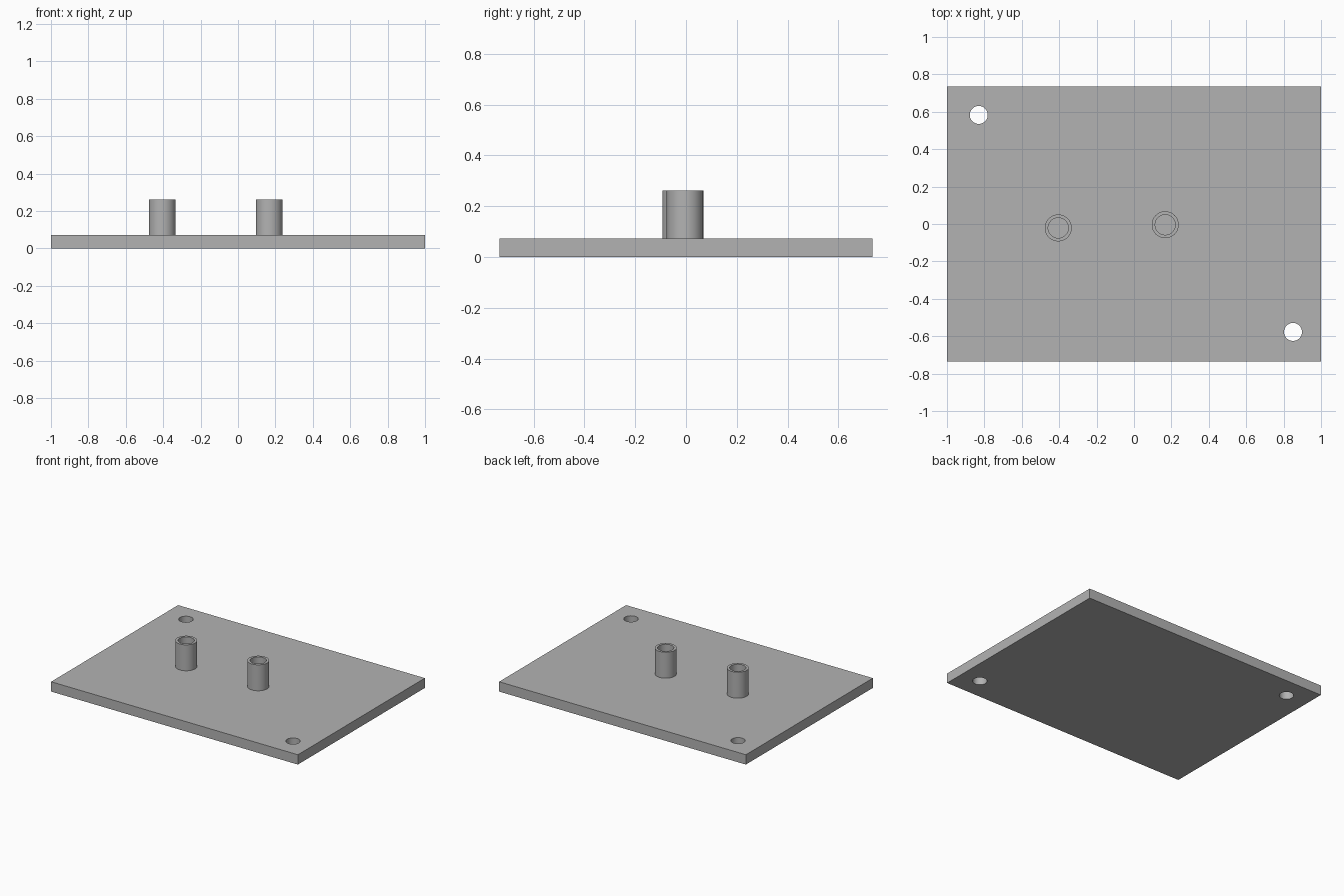
import bpy, bmesh, math

cube = bpy.data.objects.get("Cube")
if cube:
    bpy.data.objects.remove(cube, do_unlink=True)

# Material
COLOUR = (0.45, 0.45, 0.45, 1)
grey = bpy.data.materials.new("plain grey")
grey.use_nodes = True
grey.diffuse_color = COLOUR
grey.node_tree.nodes["Principled BSDF"].inputs["Base Color"].default_value = COLOUR

PLATE_X, PLATE_Y, PLATE_TOP = 1.0, 0.735, 0.072
POST_TOP, POST_RADIUS, BORE_RADIUS = 0.262, 0.072, 0.054
HOLE_RADIUS = 0.048
SIDES = 48


def finish(name, bm, location=(0, 0, 0)):
    bmesh.ops.recalc_face_normals(bm, faces=bm.faces)
    mesh = bpy.data.meshes.new(name)
    bm.to_mesh(mesh)
    bm.free()
    mesh.materials.append(grey)
    obj = bpy.data.objects.new(name, mesh)
    obj.location = location
    bpy.context.collection.objects.link(obj)
    bpy.ops.object.select_all(action='DESELECT')
    obj.select_set(True)
    bpy.context.view_layer.objects.active = obj
    bpy.ops.object.shade_smooth_by_angle(angle=math.radians(30))
    return obj


def circle(radius, cx=0, cy=0):
    angles = [2 * math.pi * i / SIDES for i in range(SIDES)]
    return [(cx + radius * math.cos(a), cy + radius * math.sin(a)) for a in angles]


def extruded(loops, height):
    """Fill an outline with its inner loops left open, then raise it."""
    bm = bmesh.new()
    for loop in loops:
        verts = [bm.verts.new((x, y, 0)) for x, y in loop]
        for a, b in zip(verts, verts[1:] + verts[:1]):
            bm.edges.new((a, b))
    bmesh.ops.triangle_fill(bm, edges=bm.edges[:], use_beauty=True, normal=(0, 0, 1))
    result = bmesh.ops.extrude_face_region(bm, geom=bm.faces[:], use_keep_orig=True)
    top = [g for g in result["geom"] if isinstance(g, bmesh.types.BMVert)]
    bmesh.ops.translate(bm, verts=top, vec=(0, 0, height))
    return bm


# Base plate with two through holes in opposite corners
outline = [(-PLATE_X, -PLATE_Y), (PLATE_X, -PLATE_Y), (PLATE_X, PLATE_Y), (-PLATE_X, PLATE_Y)]
holes = [circle(HOLE_RADIUS, -0.83, 0.583), circle(HOLE_RADIUS, 0.85, -0.577)]
finish("base_plate", extruded([outline] + holes, PLATE_TOP))

# Hollow posts standing on the plate
for name, x, y in (("right_post", -0.405, -0.021), ("left_post", 0.167, -0.004)):
    tube = extruded([circle(POST_RADIUS), circle(BORE_RADIUS)], POST_TOP - PLATE_TOP)
    finish(name, tube, (x, y, PLATE_TOP))
